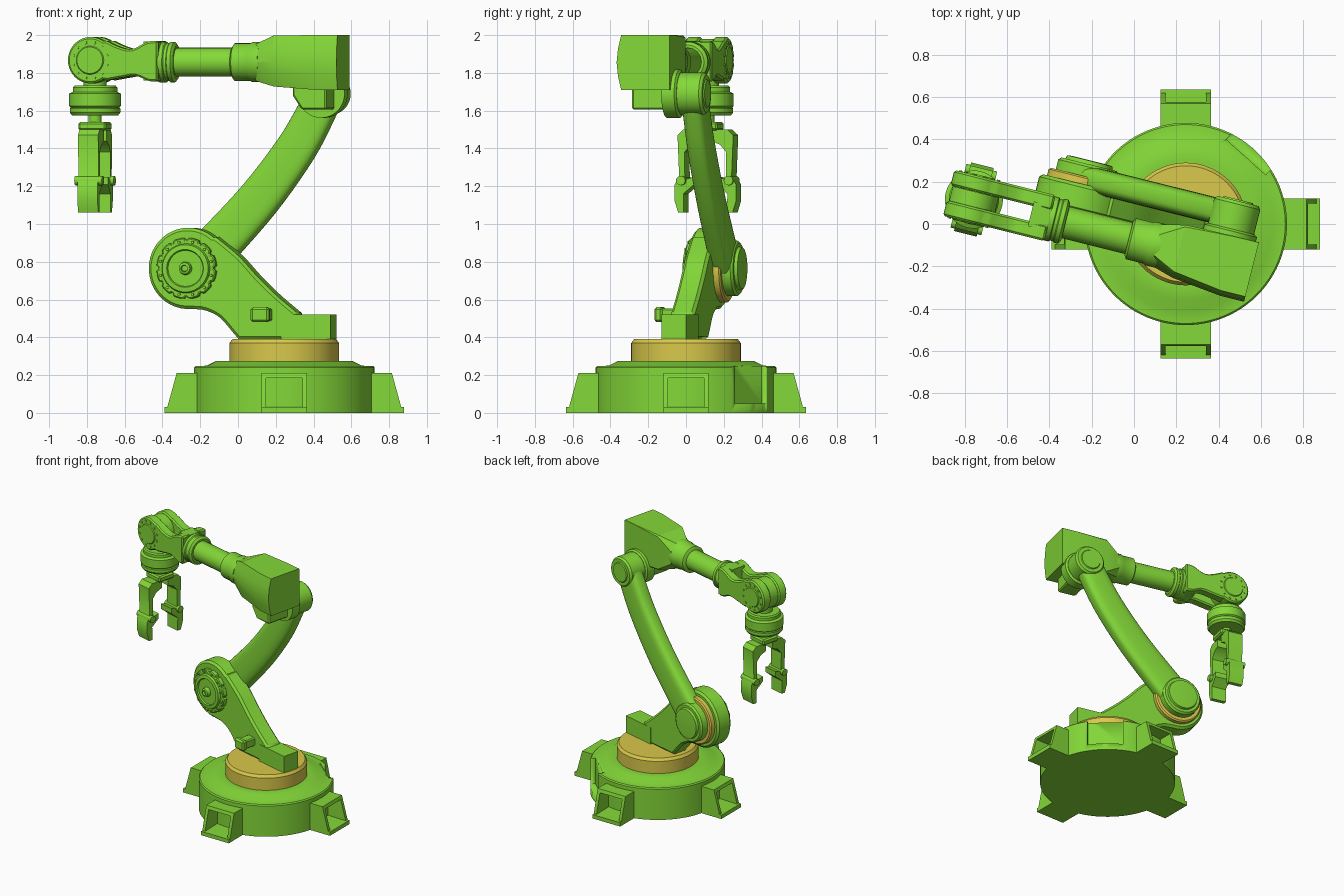
import bpy, bmesh, math
from mathutils import Matrix, Vector

if "Cube" in bpy.data.objects:
    bpy.data.objects.remove(bpy.data.objects["Cube"])

def material(name, col):
    m = bpy.data.materials.new(name)
    m.diffuse_color = (*col, 1)
    m.use_nodes = True
    m.node_tree.nodes["Principled BSDF"].inputs["Base Color"].default_value = m.diffuse_color
    return m

GREEN = material("green_paint", (0.23, 0.69, 0.04))
YELLOW = material("yellow_paint", (0.70, 0.58, 0.07))
BASE = Matrix.Translation((0.245, 0, 0))
ARM = BASE @ Matrix.Rotation(math.radians(-14), 4, 'Z')   # arm plane is turned on the base
AX = -0.13                                                # forearm axis offset

def finish(bm, name, mat=GREEN, mtx=ARM, bevel=0.0, angle=35):
    bmesh.ops.recalc_face_normals(bm, faces=bm.faces)
    me = bpy.data.meshes.new(name)
    bm.to_mesh(me)
    bm.free()
    ob = bpy.data.objects.new(name, me)
    bpy.context.collection.objects.link(ob)
    ob.matrix_world = mtx
    me.materials.append(mat)
    bpy.ops.object.select_all(action='DESELECT')
    ob.select_set(True)
    bpy.context.view_layer.objects.active = ob
    if bevel:
        b = ob.modifiers.new("bevel", 'BEVEL')
        b.width, b.segments, b.limit_method, b.angle_limit = bevel, 1, 'ANGLE', math.radians(50)
        bpy.ops.object.modifier_apply(modifier="bevel")
    bpy.ops.object.shade_smooth_by_angle(angle=math.radians(angle))
    return ob

def add_loft(bm, rings):
    vs = [[bm.verts.new(p) for p in r] for r in rings]
    n = len(rings[0])
    for a, b in zip(vs, vs[1:]):
        for i in range(n):
            bm.faces.new((a[i], a[(i + 1) % n], b[(i + 1) % n], b[i]))
    bm.faces.new(vs[0])
    bm.faces.new(vs[-1][::-1])

def add_prism(bm, pts, v0, v1):
    add_loft(bm, [[(u, v, z) for u, z in pts] for v in (v0, v1)])

def prism(name, pts, v0, v1, **k):
    bm = bmesh.new()
    add_prism(bm, pts, v0, v1)
    return finish(bm, name, **k)

def add_lathe(bm, prof, org, axis='z', seg=64):
    rings = []
    for r, h in prof:
        ring = []
        for i in range(seg):
            a = 2 * math.pi * i / seg
            c, s = r * math.cos(a), r * math.sin(a)
            p = {'z': (c, s, h), 'v': (c, h, s), 'u': (h, c, s)}[axis]
            ring.append(Vector(org) + Vector(p))
        rings.append(ring)
    add_loft(bm, rings)

def lathe(name, prof, org=(0, 0, 0), axis='z', seg=64, **k):
    bm = bmesh.new()
    add_lathe(bm, prof, org, axis, seg)
    return finish(bm, name, **k)

def bolts(name, cu, cz, rad, n, v0, v1, size):
    bm = bmesh.new()
    for i in range(n):
        a = 2 * math.pi * (i + 0.5) / n
        add_lathe(bm, [(size, v0), (size, v1)],
                  (cu + rad * math.cos(a), 0, cz + rad * math.sin(a)), 'v', 8)
    finish(bm, name)

def rect(u0, u1, z0, z1):
    return [(u0, z0), (u1, z0), (u1, z1), (u0, z1)]

def arc(cu, cz, r, a0, a1, n=28):
    t = [math.radians(a0 + (a1 - a0) * i / n) for i in range(n + 1)]
    return [(cu + r * math.cos(a), cz + r * math.sin(a)) for a in t]

def spline(pts, n=6):
    P = [Vector(p) for p in pts]
    P = [2 * P[0] - P[1]] + P + [2 * P[-1] - P[-2]]
    out = []
    for a, b, c, d in zip(P, P[1:], P[2:], P[3:]):
        for i in range(n):
            t = i / n
            out.append(0.5 * (2 * b + (c - a) * t + (2 * a - 5 * b + 4 * c - d) * t * t
                              + (3 * b - a - 3 * c + d) * t ** 3))
    return [tuple(p) for p in out + [P[-2]]]

# Base drum with a rear notch
drum = lathe("base_drum", [(.478, 0), (.478, .24), (.47, .248), (.41, .25), (.36, .275), (.3, .275)],
             seg=96, mtx=BASE)
cut = prism("notch_cutter", rect(.425, .7, .05, .4), -.125, .125,
            mtx=BASE @ Matrix.Rotation(math.radians(48), 4, 'Z'))
mod = drum.modifiers.new("notch", 'BOOLEAN')
mod.operation, mod.object, mod.solver = 'DIFFERENCE', cut, 'EXACT'
bpy.context.view_layer.objects.active = drum
bpy.ops.object.modifier_apply(modifier="notch")
bpy.data.objects.remove(cut)

# Four pocketed feet
for i in range(4):
    bm = bmesh.new()
    fin = [(.42, 0), (.618, 0), (.618, .035), (.57, .21), (.42, .21)]
    add_prism(bm, fin, -.12, -.096)
    add_prism(bm, fin, .096, .12)
    add_prism(bm, [(.42, .185), (.577, .185), (.57, .21), (.42, .21)], -.096, .096)
    add_prism(bm, [(.42, 0), (.635, 0), (.635, .03), (.42, .035)], -.12, .12)
    finish(bm, f"base_foot_{i + 1}", mtx=BASE @ Matrix.Rotation(math.pi / 2 * i, 4, 'Z'))

lathe("turntable", [(.29, .27), (.29, .37), (.275, .39), (.01, .39)], mat=YELLOW, mtx=BASE)

# Shoulder bracket
SU, SZ = -.512, .765
side = spline([(-.236, .39), (-.267, .425), (-.34, .505), (-.42, .543), (SU + .02, .55)])
slope = spline([(-.36, .93), (-.236, .83), (-.133, .72), (-.03, .622), (.094, .52)])
outline = slope + [(.094, .39)] + side[:-1] + arc(SU, SZ, .215, 275, 50)
prism("shoulder_bracket", outline, -.065, .065, bevel=.02)
prism("bracket_block", rect(0, .268, .388, .52), -.067, .067)

# Drive hub on the bracket front, with a scalloped rim
rim = [(SU + r * math.cos(a), SZ + r * math.sin(a)) for a, r in
       [(2 * math.pi * i / 144, .162 - .016 * max(0, math.cos(24 * math.pi * i / 144)) ** 4)
        for i in range(144)]]
prism("drive_hub_rim", rim, -.1, -.06, bevel=.006)
lathe("drive_hub_cap", [(.135, -.09), (.125, -.115), (.1, -.118), (.095, -.108), (.035, -.108),
                        (.03, -.135), (.018, -.14), (.015, -.125)], (SU, 0, SZ), 'v')
bolts("drive_hub_bolts", SU, SZ, .143, 12, -.108, -.08, .008)

# Cable connector on the bracket
prism("connector_body", rect(-.125, -.05, .487, .553), -.17, -.05, bevel=.008)
prism("connector_head", rect(-.14, -.04, .48, .56), -.185, -.14, bevel=.012)

# Shoulder joint behind the bracket
lathe("shoulder_ring", [(.18, .06), (.18, .095), (.17, .103)], (SU, 0, SZ), 'v', mat=YELLOW)
lathe("shoulder_hub", [(.147, .09), (.147, .15), (.135, .163), (.115, .163), (.11, .18), (.09, .182)],
      (SU, 0, SZ), 'v')

# Curved upper arm, swept with a rounded section
path = spline([(-.505, .77), (-.38, .895), (-.154, 1.14), (.042, 1.4), (.156, 1.6), (.205, 1.7)], 5)
rings = []
for i, (u, z) in enumerate(path):
    a, b = path[max(i - 1, 0)], path[min(i + 1, len(path) - 1)]
    t = (Vector(b) - Vector(a)).normalized()
    w = .125 - .03 * i / (len(path) - 1)
    ring = []
    for k in range(28):
        c, s = math.cos(2 * math.pi * k / 28), math.sin(2 * math.pi * k / 28)
        p = w * math.copysign(abs(c) ** .6, c)
        ring.append((u + t.y * p, .095 + .062 * math.copysign(abs(s) ** .6, s), z - t.x * p))
    rings.append(ring)
bm = bmesh.new()
add_loft(bm, rings)
finish(bm, "upper_arm", angle=50)

# Elbow
lathe("elbow_hub", [(.112, -.04), (.112, .15), (.1, .165), (.075, .165), (.07, .172)], (.213, 0, 1.69), 'v')
lathe("elbow_flange", [(.128, -.05), (.128, .02), (.115, .03)], (.213, 0, 1.69), 'v')
prism("elbow_motor", [(.1, 1.73), (.1, 1.68), (.15, 1.605), (.285, 1.605), (.285, 1.73)], -.225, .0, bevel=.01)

# Forearm housing, lofted from the collar to the square rear
rings = []
for u, v0, v1, z0, z1, c, b in [(-.11, -.23, -.03, 1.757, 1.953, .05, .05),
                                (-.0, -.262, -.004, 1.728, 1.998, .01, .03),
                                (.24, -.29, 0, 1.71, 2.0, .002, .025),
                                (.356, -.29, 0, 1.71, 2.0, .002, .025)]:
    h = z1 - z0
    rings.append([(u, v, z) for v, z in [
        (v1, z0 + c), (v1, z1 - c), (v1 - c, z1), (v0 + b, z1), (v0 + b * .3, z1 - h * .25),
        (v0, z0 + h * .5), (v0 + b * .3, z0 + h * .25), (v0 + b, z0), (v1 - c, z0)]])
bm = bmesh.new()
add_loft(bm, rings)
finish(bm, "forearm_housing", angle=20)

# Forearm shaft and collars
FA = (0, AX, 1.857)
lathe("forearm_collar", [(.085, -.245), (.1, -.235), (.1, -.15), (.106, -.14), (.106, -.09)], FA, 'u')
lathe("forearm_shaft", [(.077, -.6), (.077, -.2)], FA, 'u', seg=16)
lathe("wrist_collar", [(.1, -.66), (.107, -.645), (.107, -.61), (.101, -.605), (.101, -.59),
                       (.107, -.585), (.107, -.565), (.09, -.553)], FA, 'u')

# Forked wrist
WU, WZ = -1.0, 1.867
top = spline([(-.63, 1.97), (-.69, 1.964), (-.773, 1.926), (-.845, 1.938), (-.93, 1.977)], 5)
low = spline([(-.93, 1.757), (-.825, 1.776), (-.753, 1.784), (-.68, 1.757), (-.63, 1.757)], 5)
cheek = top[:-1] + arc(WU, WZ, .123, 56, 304) + low[1:]
for n, v0, v1 in (("front", -.24, -.165), ("rear", -.092, -.017)):
    prism(f"wrist_cheek_{n}", cheek, v0, v1, bevel=.015)
prism("wrist_bridge", rect(-.722, -.632, 1.76, 1.965), -.19, -.07)
lathe("wrist_pivot", [(.112, -.164), (.112, -.093)], (WU, 0, WZ), 'v')
lathe("wrist_pin", [(.07, -.246), (.075, -.24), (.075, -.017), (.07, -.011)], (WU, 0, WZ), 'v')
bolts("wrist_bolts", WU, WZ, .095, 12, -.245, -.012, .008)

# Tool flange
lathe("wrist_neck", [(.06, 1.70), (.06, 1.8)], (WU, AX, 0))
lathe("tool_flange", [(.03, 1.574), (.122, 1.574), (.134, 1.59), (.134, 1.612), (.128, 1.617), (.137, 1.625),
                      (.137, 1.69), (.118, 1.7), (.118, 1.722), (.11, 1.732), (.05, 1.732)], (WU, AX, 0))
lathe("tool_shaft", [(.035, 1.52), (.035, 1.58)], (WU, AX, 0), seg=32)

# Gripper: palm and two mirrored fingers
prism("gripper_palm", rect(WU - .075, WU + .075, 1.495, 1.54), AX - .07, AX + .07, bevel=.01)
finger = [(.03, 1.5), (.12, 1.5), (.152, 1.47), (.143, 1.25), (.167, 1.21), (.167, 1.12), (.148, 1.06),
          (.118, 1.06), (.12, 1.16), (.06, 1.21), (.06, 1.25), (.112, 1.235), (.114, 1.38), (.08, 1.42), (.03, 1.44)]
for n, s in (("front", -1), ("rear", 1)):
    bm = bmesh.new()
    add_loft(bm, [[(WU + d, AX + s * w, z) for w, z in finger] for d in (-.055, .055)])
    finish(bm, f"gripper_finger_{n}")
    bm = bmesh.new()
    add_lathe(bm, [(.025, -.075), (.025, .075)], (WU, AX + s * .13, 1.23), 'u', 24)
    finish(bm, f"finger_pin_{n}")
